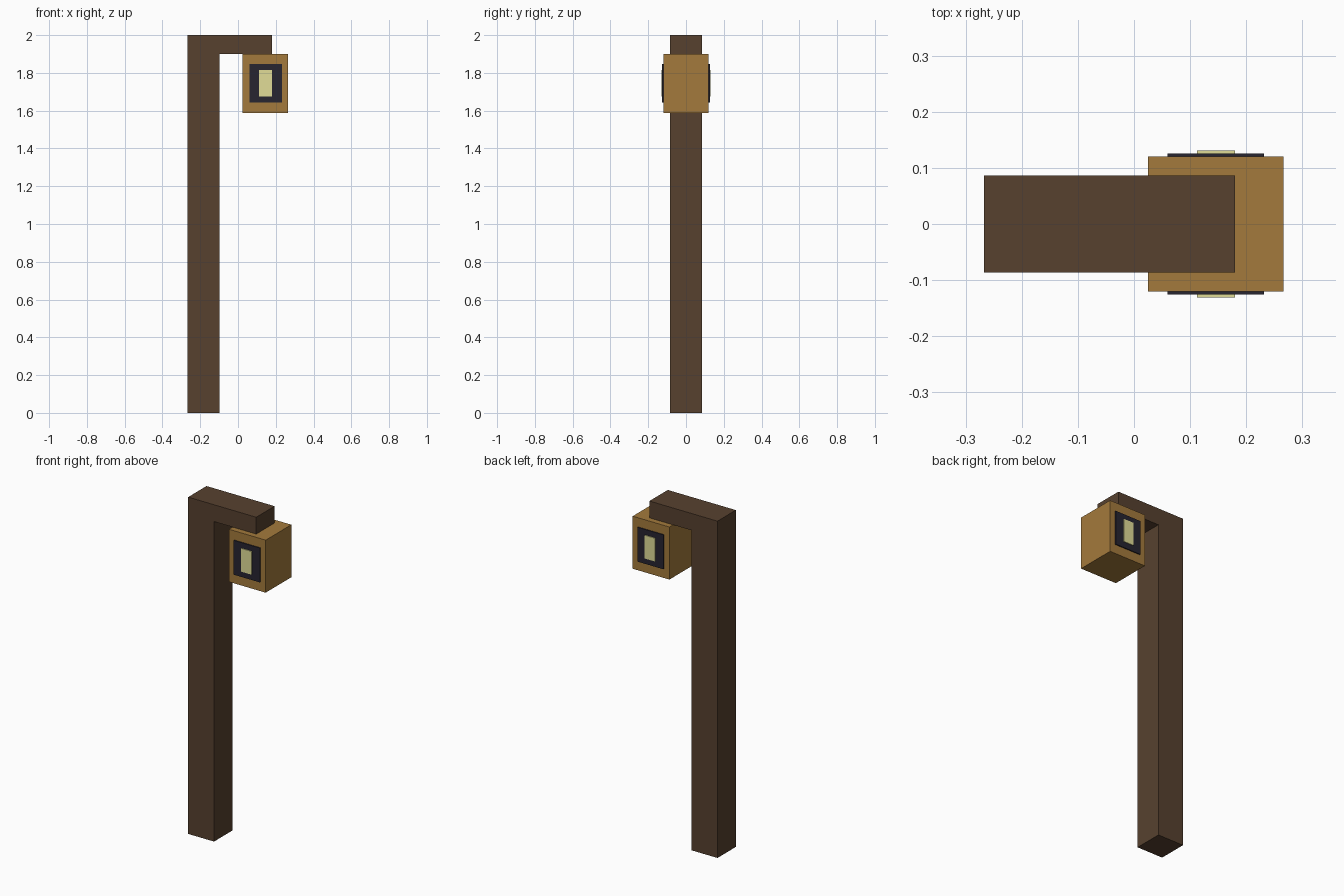
import bpy, bmesh

if "Cube" in bpy.data.objects:
    bpy.data.objects.remove(bpy.data.objects["Cube"])


def material(name, color):
    m = bpy.data.materials.new(name)
    m.diffuse_color = (*color, 1)
    m.use_nodes = True
    m.node_tree.nodes["Principled BSDF"].inputs["Base Color"].default_value = m.diffuse_color
    return m


wood = material("dark_wood", (0.095, 0.053, 0.028))
amber = material("amber_case", (0.37, 0.195, 0.045))
dark = material("dark_frame", (0.02, 0.018, 0.03))
glow = material("pale_glow", (0.75, 0.72, 0.31))


def prism(name, profile, y0, y1, mat):
    """Extrude an x-z profile from y0 to y1."""
    bm = bmesh.new()
    face = bm.faces.new([bm.verts.new((x, y0, z)) for x, z in profile])
    ext = bmesh.ops.extrude_face_region(bm, geom=[face])
    verts = [g for g in ext["geom"] if isinstance(g, bmesh.types.BMVert)]
    bmesh.ops.translate(bm, verts=verts, vec=(0, y1 - y0, 0))
    bmesh.ops.recalc_face_normals(bm, faces=bm.faces)
    mesh = bpy.data.meshes.new(name)
    bm.to_mesh(mesh)
    bm.free()
    mesh.materials.append(mat)
    ob = bpy.data.objects.new(name, mesh)
    bpy.context.collection.objects.link(ob)
    return ob


def rect(x0, x1, z0, z1):
    return [(x0, z0), (x1, z0), (x1, z1), (x0, z1)]


# Post with overhanging arm, one L-shaped piece
prism("post_and_arm", [(-0.267, 0), (-0.097, 0), (-0.097, 1.9), (0.18, 1.9),
                       (0.18, 2), (-0.267, 2)], -0.086, 0.086, wood)

# Lantern case hanging under the arm
prism("lantern_case", rect(0.025, 0.266, 1.588, 1.9), -0.12, 0.12, amber)

# Window frame and glowing pane on the front and back
for side, s in (("front", -1), ("back", 1)):
    prism(side + "_window_frame", rect(0.06, 0.232, 1.642, 1.846), s * 0.115, s * 0.126, dark)
    prism(side + "_window_pane", rect(0.112, 0.18, 1.676, 1.814), s * 0.12, s * 0.131, glow)
